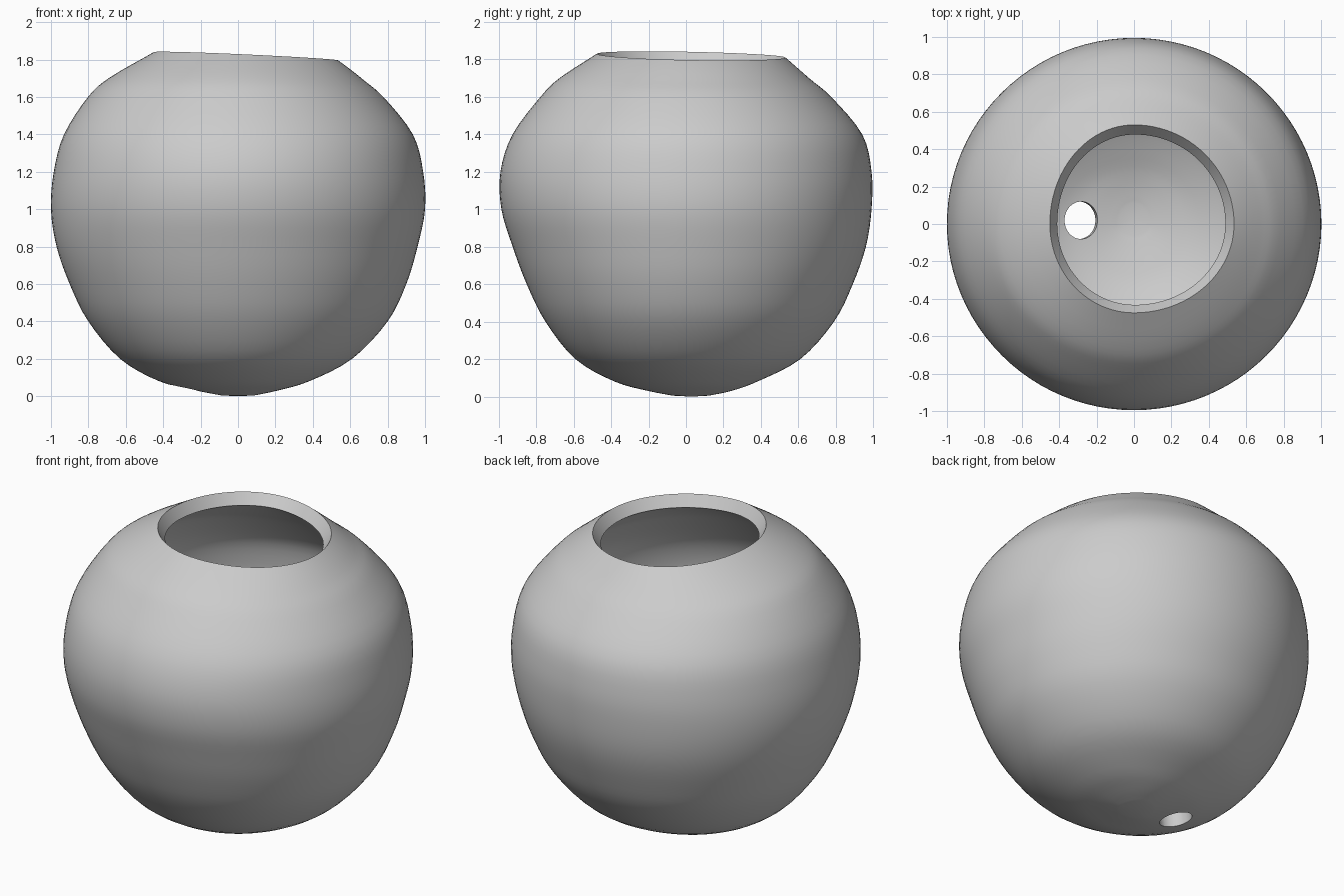
import bpy, bmesh, math

default = bpy.data.objects.get("Cube")
if default:
    bpy.data.objects.remove(default, do_unlink=True)

clay = bpy.data.materials.new("grey clay")
clay.use_nodes = True
grey = (0.6, 0.6, 0.6, 1)
clay.diffuse_color = grey
clay.node_tree.nodes["Principled BSDF"].inputs["Base Color"].default_value = grey

# Hand-thrown outline: height, then reach to left, right, back and front
OUTLINE = [
    (0.005, 0.09, 0.09, 0.12, 0.07),
    (0.03, 0.21, 0.22, 0.24, 0.2),
    (0.08, 0.38, 0.42, 0.38, 0.38),
    (0.2, 0.61, 0.63, 0.61, 0.59),
    (0.4, 0.8, 0.8, 0.79, 0.75),
    (0.6, 0.9, 0.9, 0.89, 0.85),
    (0.8, 0.96, 0.97, 0.96, 0.925),
    (1, 1, 1, 0.99, 0.985),
    (1.2, 0.99, 0.985, 0.99, 0.99),
    (1.4, 0.935, 0.93, 0.94, 0.925),
    (1.6, 0.78, 0.8, 0.775, 0.775),
    (1.7, 0.67, 0.68, 0.66, 0.67),
    (1.82, 0.535, 0.45, 0.53, 0.475),
]
SIDES, STEPS, RIM = 96, 4, OUTLINE[-1][0]


def smooth_rows(rows, steps):
    """Catmull-Rom curve through the outline rows."""
    out = []
    for i in range(len(rows) - 1):
        a, b, c = rows[max(i - 1, 0)], rows[i], rows[i + 1]
        d = rows[min(i + 2, len(rows) - 1)]
        for k in range(steps):
            t = k / steps
            out.append([q + t / 2 * (r - p + t * (2*p - 5*q + 4*r - s + t * (3*(q - r) + s - p)))
                        for p, q, r, s in zip(a, b, c, d)])
    return out + [rows[-1]]


def ring_point(row, angle):
    """Uneven ellipse whose reach differs on each side, with a tilted rim."""
    z, left, right, back, front = row
    c, s = math.cos(angle), math.sin(angle)
    x = c * (left if c > 0 else right)
    y = s * (back if s > 0 else front)
    tilt = (z / RIM) ** 20
    return x, y, z - tilt * (0.045 * x + 0.02 * y)


# Round bowl shell, closed at the bottom and open at the rim
bm = bmesh.new()
rings = [[bm.verts.new(ring_point(row, math.tau * i / SIDES)) for i in range(SIDES)]
         for row in smooth_rows(OUTLINE, STEPS)]
pole = bm.verts.new((0, 0.03, 0))
for i in range(SIDES):
    j = (i + 1) % SIDES
    bm.faces.new((pole, rings[0][j], rings[0][i]))
    for low, high in zip(rings, rings[1:]):
        bm.faces.new((low[i], low[j], high[j], high[i]))
bmesh.ops.recalc_face_normals(bm, faces=bm.faces)
mesh = bpy.data.meshes.new("round_pot")
bm.to_mesh(mesh)
bm.free()
mesh.materials.append(clay)
pot = bpy.data.objects.new("round_pot", mesh)
bpy.context.collection.objects.link(pot)

# Wall thickness
wall = pot.modifiers.new("wall", "SOLIDIFY")
wall.thickness = 0.08
wall.offset = -1

# Drain hole near the bottom
bpy.ops.mesh.primitive_cylinder_add(vertices=48, radius=1, depth=0.5, location=(-0.29, 0.02, 0.08),
                                    rotation=(0, math.radians(8), 0))
cutter = bpy.context.object
cutter.name = "drain_hole_cutter"
cutter.scale = (0.09, 0.1, 1)
cutter.data.materials.append(clay)
cutter.hide_render = True
cutter.hide_set(True)
hole = pot.modifiers.new("drain_hole", "BOOLEAN")
hole.operation = "DIFFERENCE"
hole.solver = "EXACT"
hole.object = cutter

# Apply the cuts, then smooth while keeping the rim edges sharp
bpy.ops.object.select_all(action="DESELECT")
pot.select_set(True)
bpy.context.view_layer.objects.active = pot
for name in [m.name for m in pot.modifiers]:
    bpy.ops.object.modifier_apply(modifier=name)
bpy.data.objects.remove(cutter, do_unlink=True)
bpy.ops.object.shade_smooth_by_angle(angle=math.radians(40))
